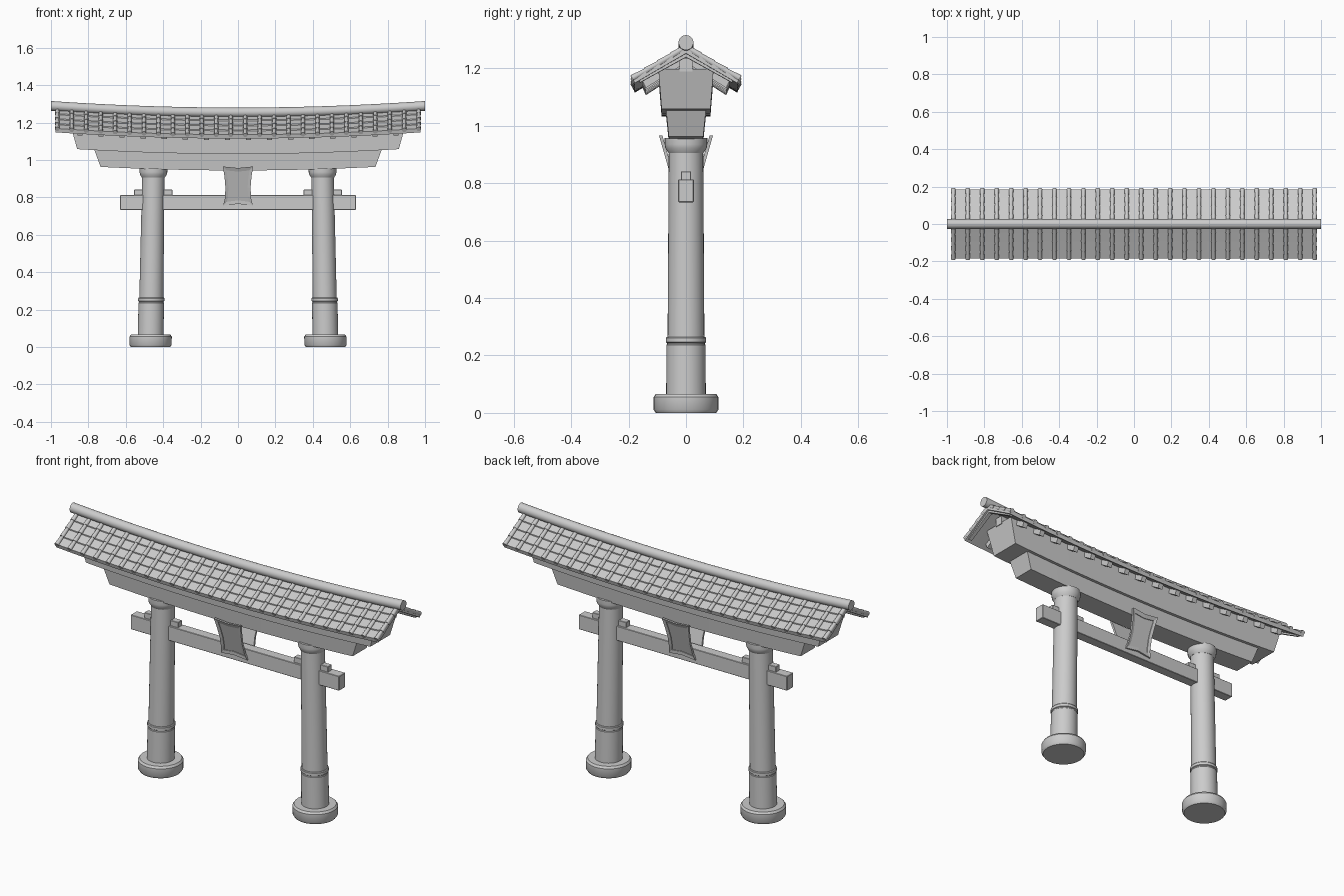
import bpy, bmesh, math
from mathutils import Vector

if "Cube" in bpy.data.objects:
    bpy.data.objects.remove(bpy.data.objects["Cube"])

SAG = 0.035  # upward curve of the beams and the roof towards their ends


def sag(x):
    return SAG * x * x


def roof_z(y):
    return 1.240 - 0.61 * abs(y) + 0.15 * y * y


def finish(name, bm, angle=None, bevel=0):
    bmesh.ops.recalc_face_normals(bm, faces=bm.faces)
    me = bpy.data.meshes.new(name)
    bm.to_mesh(me)
    bm.free()
    ob = bpy.data.objects.new(name, me)
    bpy.context.collection.objects.link(ob)
    if bevel:
        m = ob.modifiers.new("bevel", 'BEVEL')
        m.width = bevel
        m.segments = 1
    if angle:
        bpy.ops.object.select_all(action='DESELECT')
        ob.select_set(True)
        bpy.context.view_layer.objects.active = ob
        bpy.ops.object.shade_smooth_by_angle(angle=math.radians(angle))
    return ob


def loft(bm, rings):
    vs = [[bm.verts.new(p) for p in r] for r in rings]
    n = len(vs[0])
    for a, b in zip(vs, vs[1:]):
        for i in range(n):
            j = (i + 1) % n
            bm.faces.new((a[i], a[j], b[j], b[i]))
    bm.faces.new(vs[0])
    bm.faces.new(vs[-1])


def sweep(name, profile, half, n=24, angle=None):
    """Profile of (y, z) run along x with the sag; half(z) is the half length."""
    bm = bmesh.new()
    rings = []
    for i in range(n + 1):
        t = -1 + 2 * i / n
        rings.append([(t * half(z), y, z + sag(t * half(z))) for y, z in profile])
    loft(bm, rings)
    return finish(name, bm, angle)


def lathe(name, pts, cx, sides=32):
    bm = bmesh.new()
    loft(bm, [[(cx(z) + r * math.cos(2 * math.pi * k / sides),
                r * math.sin(2 * math.pi * k / sides), z) for k in range(sides)]
              for r, z in pts])
    return finish(name, bm, 35)


def box(name, x0, x1, y0, y1, z0, z1):
    bm = bmesh.new()
    loft(bm, [[(x0, y0, z), (x1, y0, z), (x1, y1, z), (x0, y1, z)] for z in (z0, z1)])
    return finish(name, bm, bevel=0.002)


# Pillars, slightly leaning inwards, with base stones, sleeves and collars
for side, s in (("left", -1), ("right", 1)):
    axis = lambda z: s * (0.468 - 0.017 * z)
    lathe(side + "_base_stone", [(0.105, 0), (0.113, 0.012), (0.113, 0.055), (0.105, 0.066)], axis)
    lathe(side + "_pillar", [(0.066, 0.06), (0.064, 0.27), (0.060, 0.91), (0.060, 0.95)], axis)
    lathe(side + "_sleeve", [(0.069, 0.06), (0.068, 0.236), (0.0655, 0.239), (0.0655, 0.243),
                             (0.070, 0.246), (0.070, 0.260), (0.067, 0.264)], axis)
    lathe(side + "_collar", [(0.061, 0.905), (0.072, 0.922), (0.074, 0.935), (0.074, 0.957)], axis)
    # Wedges on the tie beam on both sides of the pillar
    for part, a, b in (("inner", 0.35, 0.41), ("outer", 0.495, 0.556)):
        box(f"{side}_{part}_wedge", min(s * a, s * b), max(s * a, s * b), -0.017, 0.017, 0.805, 0.841)

# Tie beam
box("tie_beam", -0.63, 0.63, -0.027, 0.027, 0.733, 0.812)

# Two curved lintels with slanted ends
sweep("lower_lintel", [(-0.060, 0.944), (0.060, 0.944), (0.070, 1.04), (-0.070, 1.04)],
      lambda z: 0.735 + (z - 0.944) * 0.37)
sweep("upper_lintel", [(-0.085, 1.032), (0.085, 1.032), (0.096, 1.168), (-0.096, 1.168)],
      lambda z: 0.86 + (z - 1.032) * 0.28)
sweep("ridge_beam", [(-0.022, 1.160), (0.022, 1.160), (0.022, 1.205), (-0.022, 1.205)],
      lambda z: 0.90)

# Roof slopes with stepped tile courses
EAVE, COURSES = 0.185, 4
step = EAVE / COURSES
for side, s in (("front", -1), ("back", 1)):
    top = []
    for k in range(COURSES):
        y0, y1 = k * step, (k + 1) * step
        top += [(s * y0, roof_z(y0) - 0.003), (s * y1, roof_z(y1) + 0.003)]
    under = [(s * (EAVE - 0.006), roof_z(EAVE) - 0.018), (s * EAVE / 2, roof_z(EAVE / 2) - 0.02),
             (0, roof_z(0) - 0.022)]
    sweep(side + "_roof_slope", top + under, lambda z: 0.975, 30)

    # Rows of round cover tiles, one tapered piece for each course
    bm = bmesh.new()
    for i in range(26):
        x = -0.966 + i * 1.932 / 25
        for k in range(COURSES):
            rings = []
            for y, r in ((k * step, 0.0095), ((k + 1) * step + 0.002, 0.0125)):
                c = Vector((x, s * y, roof_z(y) + 0.001 + sag(x)))
                d = Vector((0, 0.5 * s, 0.86))
                rings.append([c + r * (math.cos(a) * Vector((1, 0, 0)) + math.sin(a) * d)
                              for a in (math.pi * j / 5 for j in range(10))])
            loft(bm, rings)
    finish(side + "_cover_tiles", bm, 40)

    # Square rafters below the eave
    bm = bmesh.new()
    for i in range(16):
        x = -0.845 + i * 1.69 / 15
        rings = []
        for y in (0.0, 0.152):
            z = roof_z(y) - 0.017 + sag(x)
            lo = y - 0.012 if y else 0
            rings.append([(x - 0.014, s * y, z), (x + 0.014, s * y, z),
                          (x + 0.014, s * lo, z - 0.028), (x - 0.014, s * lo, z - 0.028)])
        loft(bm, rings)
    finish(side + "_rafters", bm)

    # Gable boards under the roof ends
    bm = bmesh.new()
    for e in (-1, 1):
        loft(bm, [[(e * x, s * y, roof_z(y) - 0.016 + sag(x)) for x, y in ((0.945, 0), (0.965, 0))][::1]
                  + [(e * x, s * y, roof_z(y) - 0.034 + sag(x)) for x, y in ((0.965, 0), (0.945, 0))],
                  [(e * x, s * 0.165, roof_z(0.165) - 0.016 + sag(x)) for x in (0.945, 0.965)]
                  + [(e * x, s * 0.16, roof_z(0.165) - 0.026 + sag(x)) for x in (0.965, 0.945)]])
    finish(side + "_gable_boards", bm)

# Round ridge
ring = [(0.026 * math.cos(2 * math.pi * k / 20), 1.254 + 0.026 * math.sin(2 * math.pi * k / 20))
        for k in range(20)]
sweep("ridge_roll", ring, lambda z: 1.0, 30, 40)

# Tilted plaques with flared frame and sunken panel, front and back
half_outline = [(0.080, 0.755), (0.071, 0.79), (0.067, 0.85), (0.072, 0.91), (0.081, 0.965)]
outline = half_outline + [(0.0, 0.957)] + [(-x, z) for x, z in reversed(half_outline)] + [(0.0, 0.765)]


def plaque_point(x, z, out, s):
    return (x, s * (0.022 + (z - 0.755) * 0.285 + out), z)


for side, s in (("front", -1), ("back", 1)):
    bm = bmesh.new()
    inner = [(x * 0.76, 0.86 + (z - 0.86) * 0.80) for x, z in outline]
    loft(bm, [[plaque_point(x, z, o, s) for x, z in pts]
              for pts, o in ((outline, 0), (outline, 0.012), (inner, 0.008), (inner, 0.004))])
    finish(side + "_plaque", bm)
